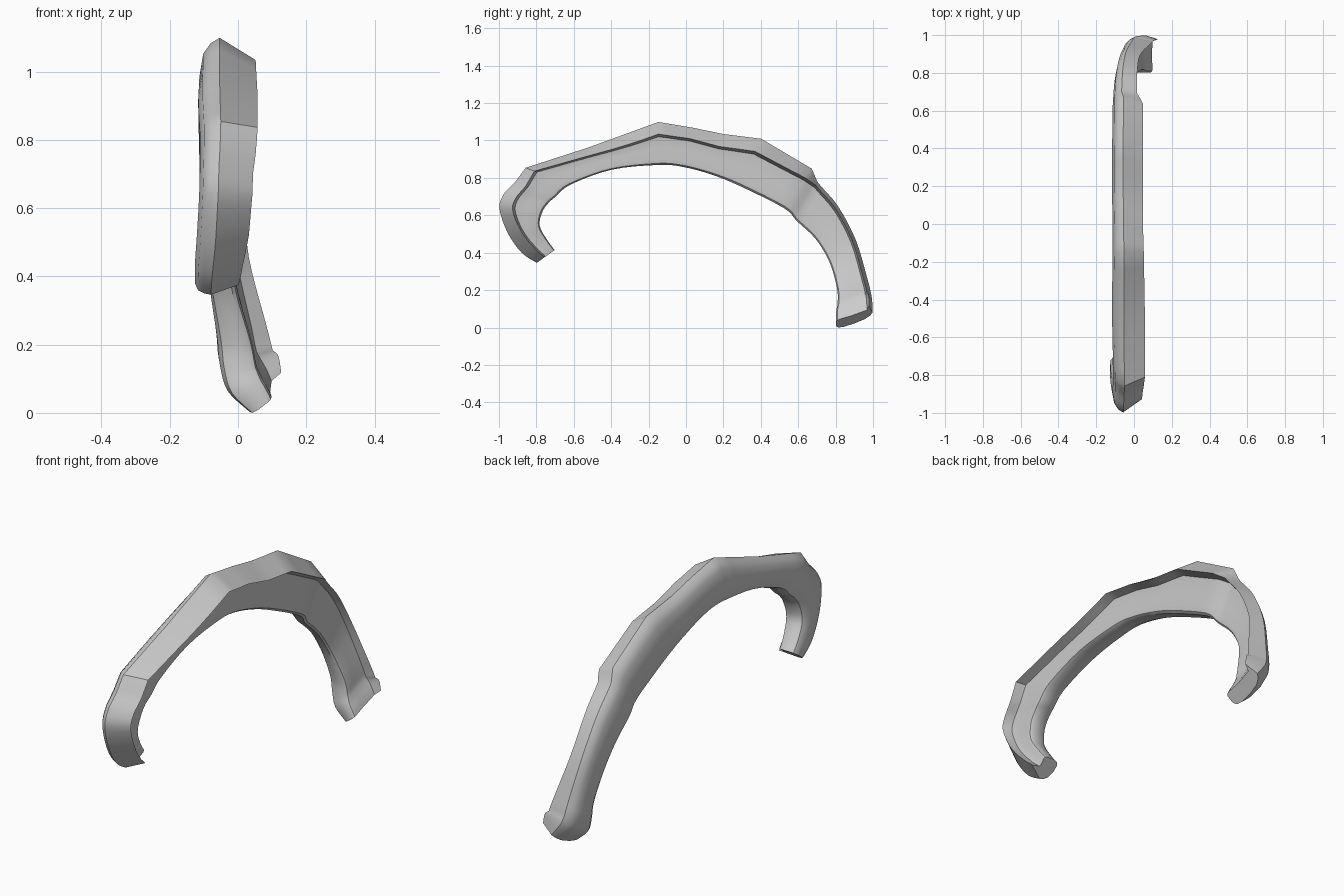
import bpy, bmesh
from mathutils import Vector

# Stations along the arch, front hook to rear foot:
# outer y, outer z, inner y, inner z, rim inset, web x, rim x
STATIONS = [
    (-0.80, 0.357, -0.705, 0.425, 0.05, -0.128, 0.000),
    (-0.88, 0.41, -0.745, 0.48, 0.07, -0.128, 0.012),
    (-0.955, 0.515, -0.785, 0.555, 0.07, -0.122, 0.030),
    (-1.00, 0.65, -0.77, 0.63, 0.07, -0.116, 0.040),
    (-0.97, 0.735, -0.735, 0.68, 0.07, -0.114, 0.043),
    (-0.915, 0.79, -0.70, 0.71, 0.06, -0.113, 0.050),
    (-0.86, 0.865, -0.62, 0.775, 0.05, -0.113, 0.056),
    (-0.52, 0.975, -0.40, 0.855, 0.05, -0.118, 0.056),
    (-0.15, 1.11, -0.15, 0.88, 0.065, -0.115, 0.050),
    (0.03, 1.08, -0.02, 0.87, 0.06, -0.115, 0.045),
    (0.20, 1.045, 0.13, 0.83, 0.07, -0.118, 0.045),
    (0.40, 1.02, 0.28, 0.77, 0.075, -0.118, 0.045),
    (0.67, 0.86, 0.52, 0.65, 0.06, -0.115, 0.045),
    (0.70, 0.79, 0.59, 0.58, 0.02, -0.113, 0.014),
    (0.81, 0.66, 0.69, 0.485, 0.02, -0.105, 0.015),
    (0.905, 0.48, 0.765, 0.36, 0.02, -0.088, 0.030),
    (0.965, 0.28, 0.805, 0.22, 0.02, -0.066, 0.080),
    (0.985, 0.20, 0.808, 0.14, 0.02, -0.058, 0.100),
    (0.993, 0.13, 0.80, 0.06, 0.02, -0.035, 0.115),
    (0.995, 0.065, 0.80, 0.00, 0.02, 0.030, 0.125),
]
# Cross-section: position from inner to outer edge, depth from web to rim
SECTION = [(0, 0.60), (0, 0.27), (0.06, 0.10), (0.20, 0.02), (0.50, 0.0),
           (0.80, 0.07), (0.93, 0.20), (1.0, 0.36)]
# Recessed +x face, from under the rim back to the inner edge
FACE = [(0.40, 0.66), (0.14, 0.70), (0.04, 0.68)]
STEPS = 4
FOOT = 16


def catmull(a, b, c, d, t):
    return 0.5 * (2*b + (c-a)*t + (2*a-5*b+4*c-d)*t*t + (3*b-a-3*c+d)*t**3)


def ring(bm, s):
    outer, inner = Vector((0, s[0], s[1])), Vector((0, s[2], s[3]))
    inset, web, rim = s[4:]
    b = inset / (outer - inner).length
    # The foot end is cut on a slant
    slant = max(0, 0.2 - outer.z) * 5.5
    section = SECTION + [(1 - b, 1.0), (1 - b - 0.06, 0.70)] + FACE
    verts = []
    for t, f in section:
        p = inner.lerp(outer, t)
        p.x = web + (rim - web) * f
        p.z += (p.x - web) * slant
        verts.append(bm.verts.new(p))
    return verts


# Arched bar: smooth inner edge, kinked outer ridge
samples = []
n = len(STATIONS)
for i in range(n - 1):
    a, b, c, d = (STATIONS[min(max(i + k, 0), n - 1)] for k in (-1, 0, 1, 2))
    curved_outer = i < 4 or i >= 13
    for j in range(STEPS):
        t = j / STEPS
        s = []
        for k in range(7):
            smooth = k in (2, 3, 5) or (k < 2 and curved_outer) or (k == 6 and i >= 14)
            s.append(catmull(a[k], b[k], c[k], d[k], t) if smooth
                     else b[k] + (c[k] - b[k]) * t)
        samples.append(s)
samples.append(STATIONS[-1])

bm = bmesh.new()
rings = [ring(bm, s) for s in samples]
for r0, r1 in zip(rings, rings[1:]):
    for k in range(len(r0)):
        m = (k + 1) % len(r0)
        bm.faces.new((r0[k], r0[m], r1[m], r1[k]))
# Closed front tip and foot
bm.faces.new(rings[0])
bm.faces.new(rings[-1])
bmesh.ops.recalc_face_normals(bm, faces=bm.faces)

# Stand on the ground, centred
for ax in range(3):
    lo = min(v.co[ax] for v in bm.verts)
    hi = max(v.co[ax] for v in bm.verts)
    shift = lo if ax == 2 else (lo + hi) / 2
    for v in bm.verts:
        v.co[ax] -= shift

mesh = bpy.data.meshes.new("wheel_arch")
bm.to_mesh(mesh)
bm.free()
arch = bpy.data.objects.new("wheel_arch", mesh)
bpy.context.collection.objects.link(arch)
bpy.context.view_layer.objects.active = arch
arch.select_set(True)
bpy.ops.object.shade_smooth_by_angle(angle=0.6)
